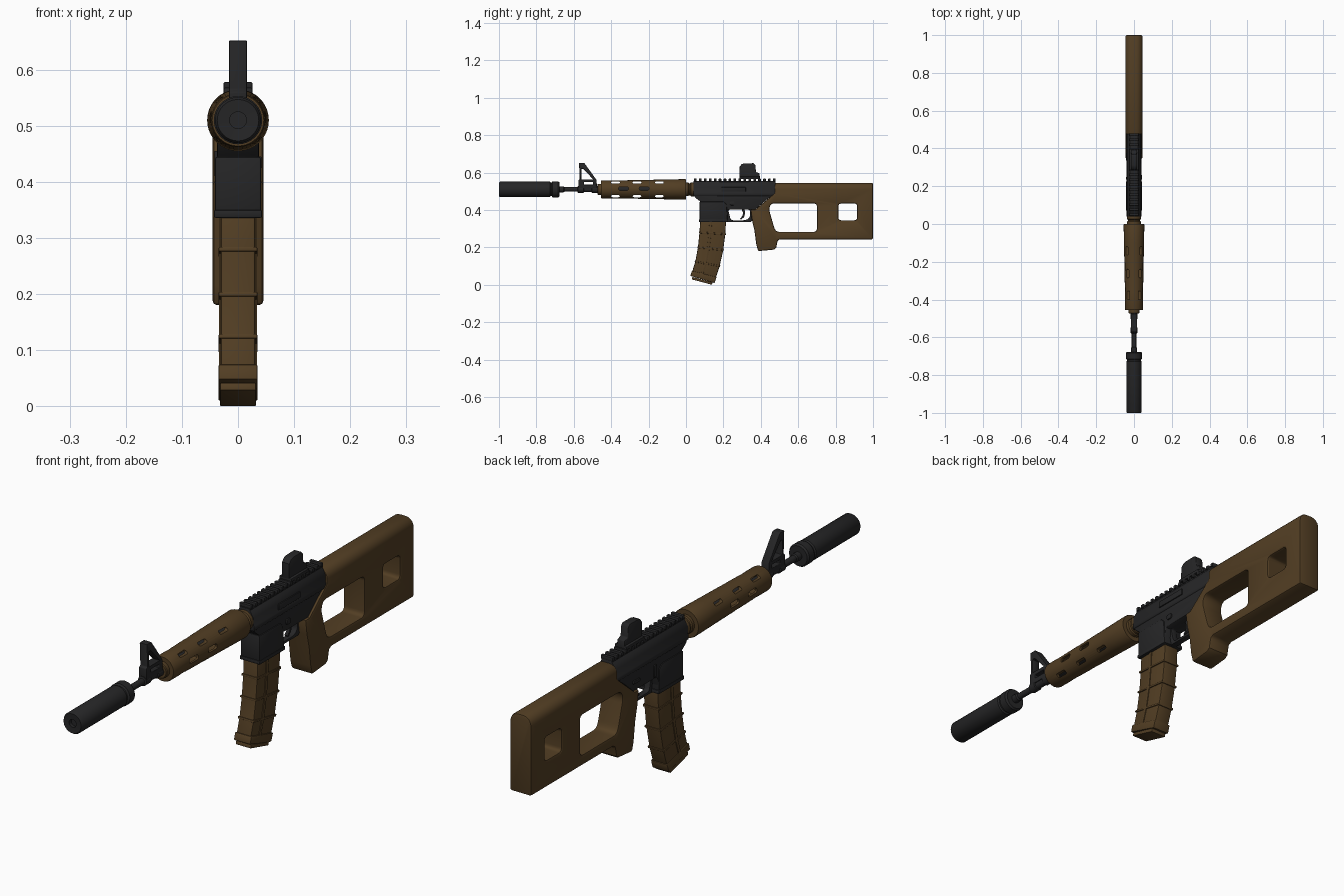
import bpy, bmesh
from math import sin, cos, pi, radians
from mathutils import Vector

if "Cube" in bpy.data.objects:
    bpy.data.objects.remove(bpy.data.objects["Cube"])

AXIS_Z = 0.51


def material(name, rgb):
    m = bpy.data.materials.new(name)
    m.diffuse_color = (*rgb, 1)
    m.use_nodes = True
    m.node_tree.nodes["Principled BSDF"].inputs["Base Color"].default_value = m.diffuse_color
    return m


BROWN = material("brown", (0.085, 0.048, 0.017))
BLACK = material("black", (0.019, 0.019, 0.02))


def finish(name, bm, mat, bevel=0.0, holes=(), segs=2):
    bmesh.ops.recalc_face_normals(bm, faces=bm.faces)
    me = bpy.data.meshes.new(name)
    bm.to_mesh(me)
    bm.free()
    ob = bpy.data.objects.new(name, me)
    bpy.context.collection.objects.link(ob)
    me.materials.append(mat)
    bpy.context.view_layer.objects.active = ob
    bpy.ops.object.select_all(action='DESELECT')
    ob.select_set(True)
    for h in holes:
        cutter = prism("cutter", h, 0.2, mat)
        bpy.context.view_layer.objects.active = ob
        mod = ob.modifiers.new("hole", 'BOOLEAN')
        mod.operation, mod.solver, mod.object = 'DIFFERENCE', 'EXACT', cutter
        bpy.ops.object.modifier_apply(modifier=mod.name)
        bpy.data.objects.remove(cutter)
    bpy.ops.object.select_all(action='DESELECT')
    ob.select_set(True)
    if bevel:
        mod = ob.modifiers.new("bevel", 'BEVEL')
        mod.width, mod.segments, mod.angle_limit = bevel, segs, radians(40)
        mod.use_clamp_overlap = False
        bpy.ops.object.modifier_apply(modifier=mod.name)
    bpy.ops.object.shade_smooth_by_angle(angle=radians(35))
    return ob


def rounded(pts, r, n=4):
    """Round every corner of a closed (y, z) profile."""
    out, P = [], [Vector(p) for p in pts]
    for i, p in enumerate(P):
        a, b = P[i - 1] - p, P[(i + 1) % len(P)] - p
        a, b = p + a.normalized() * min(r, a.length * .45), p + b.normalized() * min(r, b.length * .45)
        for k in range(n + 1):
            t = k / n
            out.append(tuple(a * (1 - t) ** 2 + p * 2 * t * (1 - t) + b * t * t))
    return out


def prism(name, pts, hw, mat, bevel=0.0, holes=(), x=0.0, top_round=0.0):
    """Extrude a (y, z) profile across x."""
    bm = bmesh.new()
    sides = [[bm.verts.new((x + s, y, z)) for y, z in pts] for s in (-hw, hw)]
    bm.faces.new(sides[0])
    bm.faces.new(sides[1][::-1])
    n = len(pts)
    for i in range(n):
        j = (i + 1) % n
        bm.faces.new((sides[0][i], sides[1][i], sides[1][j], sides[0][j]))
    if top_round:
        zt = max(z for _, z in pts) - 1e-4
        edges = [e for e in bm.edges if all(v.co.z > zt for v in e.verts)
                 and abs(e.verts[0].co.x - e.verts[1].co.x) < 1e-5]
        bmesh.ops.bevel(bm, geom=edges, offset=top_round, segments=6, profile=0.5, affect='EDGES')
    return finish(name, bm, mat, bevel, holes)


def lathe(name, prof, mat, n=32, closed=False, holes=()):
    """Turn an (r, y) profile about the bore axis."""
    bm = bmesh.new()
    rings = [[bm.verts.new((r * cos(2 * pi * k / n), y, AXIS_Z + r * sin(2 * pi * k / n)))
              for k in range(n)] for r, y in prof]
    for i in range(len(rings) - (0 if closed else 1)):
        a, b = rings[i], rings[(i + 1) % len(rings)]
        for k in range(n):
            m = (k + 1) % n
            bm.faces.new((a[k], a[m], b[m], b[k]))
    if not closed:
        bm.faces.new(rings[0])
        bm.faces.new(rings[-1][::-1])
    return finish(name, bm, mat, 0, holes)


def box(y0, y1, z0, z1):
    return [(y0, z0), (y1, z0), (y1, z1), (y0, z1)]


# Suppressor, collar and barrel
lathe("suppressor", [(.010, -.985), (.015, -.985), (.015, -.9985), (.037, -1), (.041, -.994), (.041, -.728),
                     (.036, -.724), (.036, -.718), (.043, -.714), (.043, -.684), (.038, -.677), (.012, -.677)], BLACK)
lathe("barrel", [(.016, -.69), (.016, -.655), (.012, -.65), (.012, -.58), (.018, -.578), (.018, -.548),
                 (.014, -.546), (.014, -.505), (.018, -.503), (.018, -.47), (.016, -.468), (.016, .06)], BLACK, 20)

# Front sight tower
prism("front_sight", [(-.575, .515), (-.575, .56), (-.568, .565), (-.572, .652), (-.545, .652), (-.532, .635),
                      (-.478, .56), (-.476, .515)], .016, BLACK, .002,
      [[(-.560, .62), (-.549, .62), (-.496, .563), (-.560, .563)], box(-.546, -.497, .535, .549)])

# Hollow handguard with slots, and its end rings
slots = [rounded(box(y, y + .046, .541, .552), .006) for y in (-.40, -.285, -.165)]
slots += [rounded(box(y, y + .052, .505, .524), .009) for y in (-.36, -.25)]
slots += [rounded(box(y, y + .046, .468, .479), .006) for y in (-.40, -.285, -.165)]
lathe("handguard", [(.046, -.455), (.048, -.449), (.048, -.36), (.053, -.10), (.055, -.006), (.053, 0), (.030, 0),
                    (.030, -.01), (.043, -.02), (.039, -.43), (.014, -.44), (.014, -.455)],
      BROWN, 40, True, slots)
lathe("handguard_cap", [(.027, -.473), (.030, -.47), (.030, -.45)], BROWN)
lathe("handguard_ring", [(.036, -.01), (.036, .012), (.032, .016), (.032, .022), (.037, .026), (.037, .05)], BROWN)

# Upper receiver: cross-section pushed along y
bm = bmesh.new()
half = [(.020, .553), (.028, .540), (.037, .525), (.037, .497), (.040, .493), (.040, .478), (.037, .474)]
sec = half + [(-x, z) for x, z in half[::-1]]
a, b = ([bm.verts.new((x, y, z)) for x, z in sec] for y in (.04, .478))
bm.faces.new(a)
bm.faces.new(b[::-1])
for i in range(len(sec)):
    j = (i + 1) % len(sec)
    bm.faces.new((a[i], b[i], b[j], a[j]))
finish("upper_receiver", bm, BLACK, .0015)

# Lower receiver with magazine well
prism("lower_receiver", [(.042, .48), (.05, .465), (.077, .445), (.077, .342), (.218, .342), (.224, .402), (.37, .402),
                         (.425, .45), (.476, .488), (.476, .50), (.042, .50)], .037, BLACK, .003)
prism("magazine_well", [(.073, .445), (.073, .345), (.222, .345), (.217, .43), (.20, .445)], .041, BLACK, .004)
prism("well_lip", box(.070, .225, .336, .350), .043, BLACK, .003)
prism("ejection_cover", box(.19, .32, .498, .522), .004, BLACK, .002, x=.037)
prism("release_button", rounded(box(.235, .26, .425, .445), .008), .004, BLACK, .001, x=.038)
prism("bolt_catch", box(.235, .25, .41, .455), .004, BLACK, .001, x=-.038)
prism("selector", rounded(box(.335, .375, .43, .442), .005), .004, BLACK, .001, x=-.038)

# Toothed top rail
prism("rail", box(.04, .478, .545, .556), .022, BLACK, .001)
for i in range(17):
    y = .043 + i * .0264
    prism("rail_tooth", box(y, y + .014, .553, .568), .026, BLACK, .003)

# Optic sight
prism("optic_base", box(.285, .395, .565, .578), .026, BLACK, .003)
prism("optic_body", [(.285, .57), (.287, .632), (.298, .645), (.312, .649), (.362, .65), (.371, .64), (.374, .603),
                     (.392, .597), (.396, .57)], .016, BLACK, .003)

# Trigger and guard
prism("trigger_guard", [(.215, .41), (.218, .335), (.345, .335), (.365, .35), (.365, .41)], .012, BLACK, .002,
      [rounded([(.228, .39), (.240, .345), (.32, .345), (.342, .36), (.342, .402), (.228, .402)], .012)])
prism("trigger", [(.295, .41), (.312, .41), (.316, .385), (.311, .362), (.294, .349), (.289, .354), (.302, .368),
                  (.305, .385)], .007, BLACK, .001)

# Skeleton stock with grip
stock = [(1, .545), (.475, .545), (.475, .49), (.425, .448), (.37, .402), (.345, .402), (.353, .345), (.366, .29),
         (.376, .215), (.386, .18), (.47, .188), (.482, .198), (.49, .236), (.502, .243), (1, .243)]
prism("stock", stock, .045, BROWN, .007,
      [rounded([(.455, .435), (.70, .435), (.70, .283), (.487, .283), (.474, .297), (.443, .405)], .018),
       rounded(box(.815, .915, .345, .434), .015)], top_round=.034)

# Curved magazine: stations of front and rear edge points
front = [(.077, .36), (.072, .28), (.064, .20), (.050, .125), (.026, .047)]
rear = [(.215, .36), (.210, .27), (.199, .185), (.180, .10), (.150, .010)]


def station(t):
    i = min(int(t), 3)
    f = t - i
    return Vector(front[i]).lerp(Vector(front[i + 1]), f), Vector(rear[i]).lerp(Vector(rear[i + 1]), f)


def band(t0, t1, grow):
    f0, r0 = station(t0)
    f1, r1 = station(t1)
    g = (r0 - f0).normalized() * grow
    return [tuple(f0 - g), tuple(r0 + g), tuple(r1 + g), tuple(f1 - g)]


prism("magazine", front + rear[::-1], .031, BROWN, .005)
for t in (.95, 1.95, 2.95):
    prism("magazine_rib", band(t, t + .10, .003), .0345, BROWN, .002)
prism("magazine_foot", band(3.65, 4, .003), .035, BROWN, .003)
prism("magazine_floor", [(.034, .042), (.142, .013), (.139, 0), (.031, .029)], .032, BROWN, .002)

# Raised spine strip down the magazine sides
for s in (-1, 1):
    strip = [f.lerp(r, .36) for f, r in map(station, range(5))] + \
            [f.lerp(r, .46) for f, r in map(station, range(4, -1, -1))]
    prism("magazine_spine", [tuple(p) for p in strip], .003, BROWN, .001, x=s * .031)
